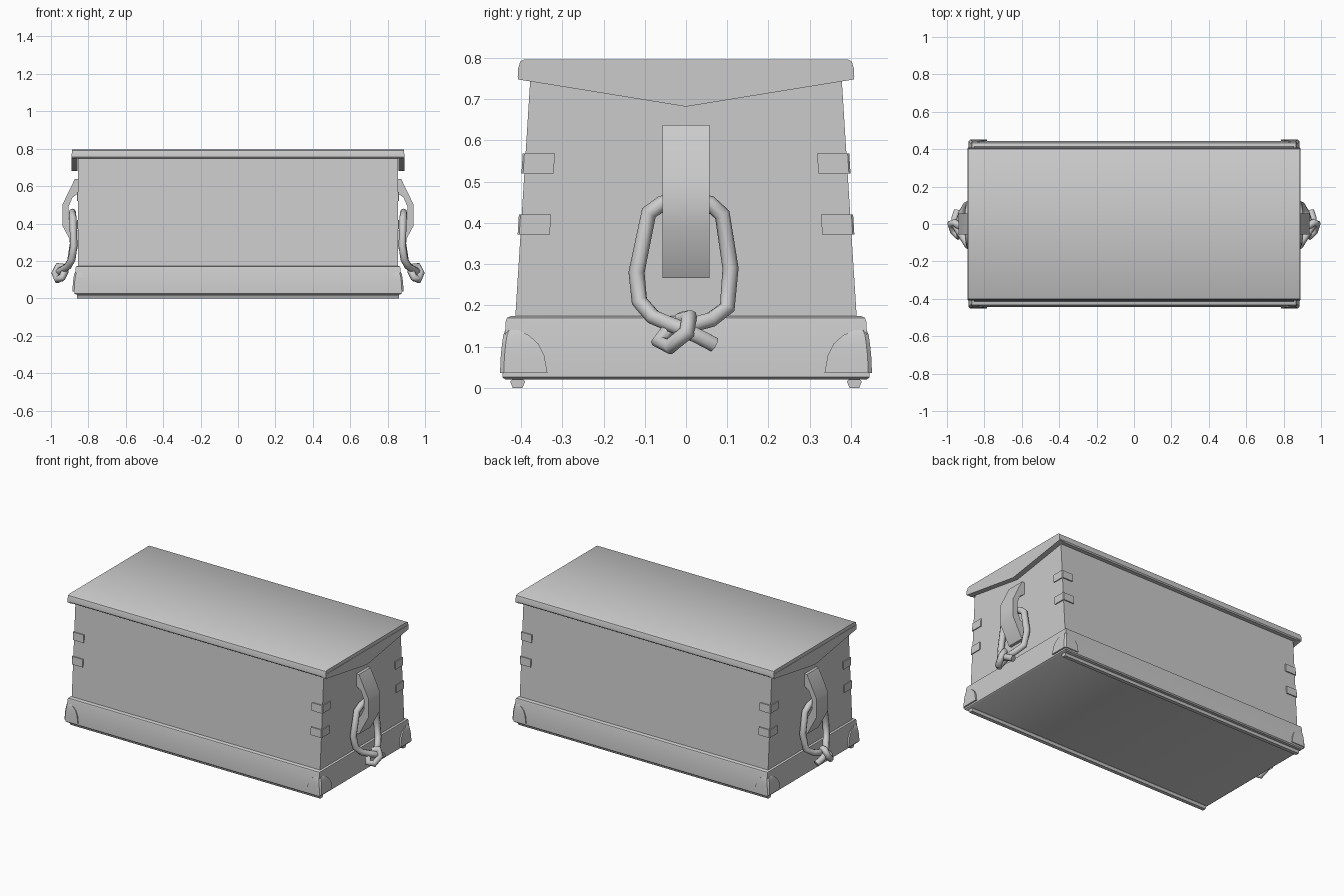
import bpy, bmesh

if "Cube" in bpy.data.objects:
    bpy.data.objects.remove(bpy.data.objects["Cube"])


def loft(name, rings, mirror=""):
    """Skin a stack of equal-length point rings, cap both ends, mirror over named axes."""
    bm = bmesh.new()
    vs = [[bm.verts.new(p) for p in r] for r in rings]
    n = len(rings[0])
    for a, b in zip(vs, vs[1:]):
        for i in range(n):
            j = (i + 1) % n
            bm.faces.new((a[i], a[j], b[j], b[i]))
    bm.faces.new(vs[0])
    bm.faces.new(vs[-1])
    bmesh.ops.recalc_face_normals(bm, faces=bm.faces)
    me = bpy.data.meshes.new(name)
    bm.to_mesh(me)
    bm.free()
    ob = bpy.data.objects.new(name, me)
    bpy.context.collection.objects.link(ob)
    if mirror:
        m = ob.modifiers.new("mirror", "MIRROR")
        m.use_axis = ["x" in mirror, "y" in mirror, False]
        m.use_mirror_merge = False
    return ob


def rect(hx, hy, z):
    return [(-hx, -hy, z), (hx, -hy, z), (hx, hy, z), (-hx, hy, z)]


def corner(hx, hy, z, dx, dy, t, c):
    """L-shaped ring hugging the +x +y corner, with a chamfer c."""
    return [(hx - dx, hy - t, z), (hx - dx, hy, z), (hx - c, hy, z), (hx, hy - c, z),
            (hx, hy - dy, z), (hx - t, hy - dy, z), (hx - t, hy - t, z)]


def body_y(z):
    return 0.414 - (z - 0.17) * 0.063


parts = []

# Tapered body: front and back lean inward, ends are upright
parts.append(loft("chest_body", [rect(0.855, body_y(z), z) for z in (0.03, 0.76)]))

# Plinth with softened edges, and two runners underneath
parts.append(loft("plinth", [rect(0.866, 0.438, 0.02), rect(0.875, 0.445, 0.026),
                             rect(0.875, 0.445, 0.036), rect(0.868, 0.437, 0.162),
                             rect(0.866, 0.434, 0.17), rect(0.858, 0.425, 0.174)]))
runner = [(0.395, 0.022), (0.39, 0.015), (0.397, 0), (0.42, 0), (0.426, 0.015), (0.42, 0.022)]
parts.append(loft("runner", [[(x, y, z) for y, z in runner] for x in (-0.86, 0.86)], "y"))

# Lid slab with rounded long edges
edge = [(0.394, 0.796), (0.402, 0.791), (0.407, 0.775), (0.408, 0.755), (0.402, 0.748)]
slab = edge + [(-y, z) for y, z in reversed(edge)]
parts.append(loft("lid", [[(x, y * k, z) for y, z in slab]
                          for x, k in ((-0.888, 1), (0.888, 1))]))

# Pointed cleats under the lid ends
cleat = [(-0.407, 0.775), (-0.407, 0.748), (0, 0.682), (0.407, 0.748), (0.407, 0.775)]
parts.append(loft("lid_cleat", [[(x, y, z) for y, z in cleat] for x in (0.857, 0.89)], "x"))

# Corner straps
for name, z0, z1 in (("upper_strap", 0.52, 0.568), ("lower_strap", 0.372, 0.42)):
    parts.append(loft(name, [corner(0.861, body_y(z) + 0.007, z, 0.076, 0.078, 0.014, 0.004)
                             for z in (z0, z1)], "xy"))

# Rounded caps on the plinth corners
caps = [(0.036, 0.885, 0.451, 0.115), (0.08, 0.883, 0.449, 0.105), (0.107, 0.88, 0.446, 0.088),
        (0.128, 0.876, 0.443, 0.062), (0.14, 0.870, 0.438, 0.03)]
parts.append(loft("corner_cap", [corner(hx, hy, z, d * 0.85, d, 0.02, 0.009)
                                 for z, hx, hy, d in caps], "xy"))

# Handle blocks with an arched opening against the chest
block = [(0.853, 0.637), (0.873, 0.637), (0.937, 0.505), (0.937, 0.385), (0.873, 0.266),
         (0.853, 0.266), (0.853, 0.36), (0.885, 0.385), (0.906, 0.43), (0.906, 0.49),
         (0.885, 0.54), (0.853, 0.562)]
parts.append(loft("handle_block", [[(x, y, z) for x, z in block] for y in (-0.057, 0.057)], "x"))

# Knotted rope loops: knot end, right leg, through the block, left leg, knot end
path = [(.93, -.012, .165), (.962, .008, .172), (.979, .002, .135), (.965, -.04, .1),
        (.94, -.066, .112), (.925, -.04, .145), (.935, .01, .152), (.92, .06, .165),
        (.895, .1, .195), (.88, .108, .29), (.882, .088, .42), (.885, .058, .447),
        (.885, 0, .46), (.885, -.058, .447), (.882, -.09, .425), (.878, -.12, .28),
        (.888, -.113, .21), (.908, -.08, .172), (.938, -.035, .153), (.958, -.005, .142),
        (.958, .03, .125), (.945, .068, .105)]
for side, s in (("right", 1), ("left", -1)):
    cu = bpy.data.curves.new("rope_" + side, "CURVE")
    cu.dimensions = "3D"
    cu.bevel_depth = 0.0195
    cu.bevel_resolution = 2
    cu.use_fill_caps = True
    sp = cu.splines.new("POLY")
    sp.points.add(len(path) - 1)
    for p, (x, y, z) in zip(sp.points, path):
        p.co = (x * s, y, z, 1)
    sp.use_smooth = True
    bpy.context.collection.objects.link(bpy.data.objects.new("rope_" + side, cu))

# Smooth only the gentle edges
for ob in parts:
    ob.select_set(True)
bpy.context.view_layer.objects.active = parts[0]
bpy.ops.object.shade_smooth_by_angle(angle=0.6)
